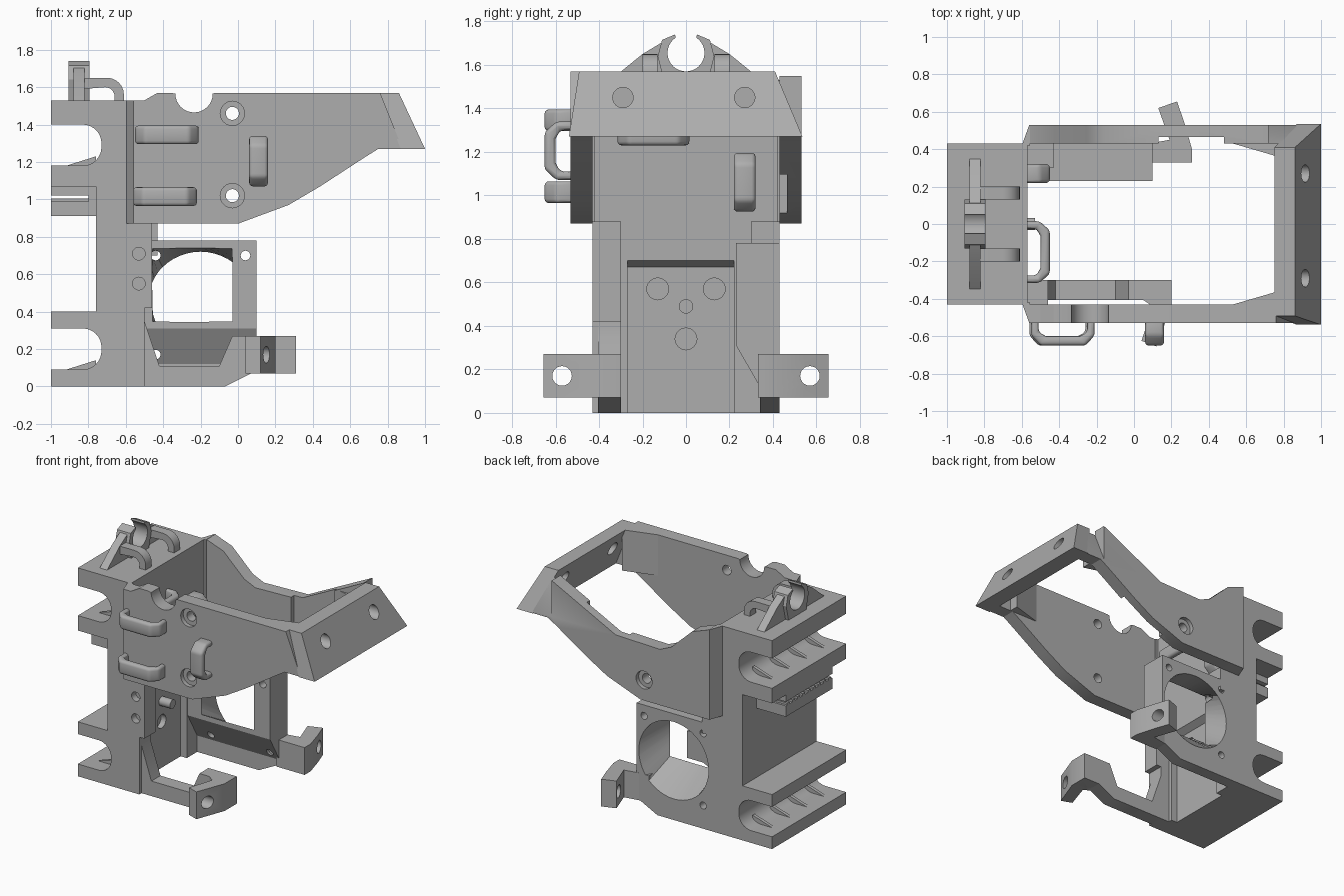
import bpy, bmesh
from math import sin, cos, pi
from mathutils import Matrix, Vector

if "Cube" in bpy.data.objects:
    bpy.data.objects.remove(bpy.data.objects["Cube"])

grey = bpy.data.materials.new("plain grey plastic")
grey.use_nodes = True
COL = (0.42, 0.42, 0.42, 1)
grey.diffuse_color = COL
grey.node_tree.nodes["Principled BSDF"].inputs["Base Color"].default_value = COL


def finish(name, bm):
    bmesh.ops.recalc_face_normals(bm, faces=bm.faces)
    me = bpy.data.meshes.new(name)
    bm.to_mesh(me)
    bm.free()
    me.materials.append(grey)
    ob = bpy.data.objects.new(name, me)
    bpy.context.scene.collection.objects.link(ob)
    return ob


def place(axis, a, b, t):
    return {"x": (t, a, b), "y": (a, t, b), "z": (a, b, t)}[axis]


def loft(name, axis, ring0, t0, ring1, t1):
    bm = bmesh.new()
    r0 = [bm.verts.new(place(axis, a, b, t0)) for a, b in ring0]
    r1 = [bm.verts.new(place(axis, a, b, t1)) for a, b in ring1]
    n = len(r0)
    bm.faces.new(r0)
    bm.faces.new(r1)
    for i in range(n):
        j = (i + 1) % n
        bm.faces.new((r0[i], r0[j], r1[j], r1[i]))
    return finish(name, bm)


def prism(name, axis, pts, t0, t1):
    return loft(name, axis, pts, t0, pts, t1)


def box(name, x0, x1, y0, y1, z0, z1):
    return prism(name, "z", [(x0, y0), (x1, y0), (x1, y1), (x0, y1)], z0, z1)


def arc(cx, cy, r, a0, a1, n=12):
    return [(cx + r * cos(a0 + (a1 - a0) * i / n), cy + r * sin(a0 + (a1 - a0) * i / n))
            for i in range(n + 1)]


def rod(name, axis, a, b, r, t0, t1, n=24):
    return prism(name, axis, arc(a, b, r, 0, 2 * pi, n)[:-1], t0, t1)


def activate(ob):
    bpy.ops.object.select_all(action="DESELECT")
    ob.select_set(True)
    bpy.context.view_layer.objects.active = ob


def cut(ob, *cutters):
    for c in cutters:
        m = ob.modifiers.new("cut", "BOOLEAN")
        m.operation, m.solver, m.object = "DIFFERENCE", "EXACT", c
        activate(ob)
        bpy.ops.object.modifier_apply(modifier=m.name)
        bpy.data.objects.remove(c)


def mirror_y(pts):
    return [(a, -b) for a, b in pts]


# Carriage body with two bearing channels at the rear
body = prism("carriage_body", "y",
             [(-1, 0), (-.57, 0), (-.57, 1.53), (-1, 1.53), (-1, 1.07), (-.76, 1.07),
              (-.76, .4), (-1, .4)], -.43, .43)
for z0 in (.09, 1.18):
    r = .1
    pts = [(-1.1, z0)] + arc(-.73 - r, z0 + r, r, -pi / 2, 0, 8) \
        + arc(-.73 - r, z0 + .22 - r, r, 0, pi / 2, 8) + [(-1.1, z0 + .22)]
    cut(body, prism("channel_cutter", "y", pts, -.6, .6))
    # Small bearing ribs inside the channel
    for y in (-.3, -.1, .1, .3):
        prism("bearing_rib", "y", [(-.95, z0 - .01), (-.76, z0 - .01), (-.76, z0 + .05)],
              y - .012, y + .012)
# Recessed front panel with screw holes and a locating peg
cut(body, prism("recess_cutter", "y", [(-.62, -.1), (-.5, -.1), (-.5, .71), (-.57, .7), (-.62, .67)],
                -.27, .22))
cut(body, *[rod("screw_cutter", "x", y, z, .05, -.66, -.5)
            for y, z in ((-.13, .57), (.13, .57), (0, .34))])
rod("locating_peg", "x", 0, .49, .033, -.64, -.53)

# Belt clamp with teeth
box("belt_clamp_lower", -1, -.75, -.27, .27, .91, .99)
box("belt_clamp_upper", -1, -.75, -.27, .27, 1.02, 1.08)
box("belt_clamp_back", -.8, -.75, -.27, .27, .98, 1.03)
for i in range(9):
    y = -.24 + i * .06
    box("belt_tooth", -1, -.78, y - .014, y + .014, .985, 1.005)

# Front column strip and rear filler
strip = box("column_strip", -.58, -.46, -.43, -.3, .42, .88)
cut(strip, *[rod("strip_hole_cutter", "y", -.53, z, .034, -.5, -.38) for z in (.55, .71)])
box("column_filler", -.58, -.43, .3, .43, .7, .88)

# Side walls of the upper frame
under = [(-.56, .87), (0, .87), (.27, .97), (.44, 1.07), (.67, 1.22), (.75, 1.27), (.88, 1.27)]
front_top = [(.76, 1.57), (-.12, 1.57)] + arc(-.235, 1.565, .1, 0, -pi, 16) \
    + [(-.36, 1.57), (-.43, 1.57), (-.5, 1.53), (-.56, 1.53)]
back_top = [(.76, 1.57), (.2, 1.29), (-.16, 1.28), (-.25, 1.32), (-.42, 1.48), (-.56, 1.53)]
front_wall = prism("front_side_wall", "y", under + front_top, -.53, -.43)
back_wall = prism("back_side_wall", "y", under + back_top, .43, .53)
cut(back_wall, box("wall_recess_cutter", .13, .48, .4, .465, .8, 1.6))
for wall, s, heights in ((front_wall, -1, (1.02, 1.46)), (back_wall, 1, (1.02,))):
    for z in heights:
        cut(wall, rod("bore_cutter", "y", -.03, z, .035, s * .4, s * .6),
            rod("counterbore_cutter", "y", -.03, z, .065, s * .5, s * .6))
    flare = [(-.6, .42), (-.56, .53), (-.555, .53), (-.555, .42)]
    corner = [(.53, .45), (.53, .43), (.77, .36), (.77, .45)]
    if s < 0:
        flare, corner = mirror_y(flare), mirror_y(corner)
    prism("wall_flare", "z", flare, .87, 1.53)
    prism("nose_corner", "z", corner, 1.27, 1.44 if s > 0 else 1.57)

# Sloping nose bar with two holes and chamfered ends
nose = prism("nose_bar", "y", [(.75, 1.57), (.86, 1.57), (1, 1.27), (.87, 1.27)], -.54, .54)
cut(nose, *[rod("nose_hole_cutter", "x", y, 1.45, .047, .6, 1.1) for y in (-.29, .27)])
for ob in (nose, back_wall):
    cut(ob, prism("chamfer_cutter", "x", [(.405, 1.58), (.54, 1.26), (.7, 1.26), (.7, 1.7), (.405, 1.7)],
                  .72, 1.1))
cut(nose, prism("chamfer_cutter", "x", [(-.49, 1.58), (-.54, 1.26), (-.7, 1.26), (-.7, 1.7), (-.49, 1.7)],
                .72, 1.1))

# Fan duct: square mouth inside, round fan opening outside
duct = prism("fan_duct", "x", [(.43, 0), (.43, .78), (.23, .78), (.23, .31), (.34, .12), (.34, 0)], -.57, .1)
cut(duct, prism("duct_corner_cutter", "y", [(-.07, -.001), (.07, .07), (.2, .07), (.2, -.1), (-.07, -.1)],
                .1, .6))
N = 48
square, circle = [], []
for i in range(N):
    c, s = cos(2 * pi * i / N), sin(2 * pi * i / N)
    k = 1 / max(abs(c), abs(s))
    square.append((-.245 + .213 * c * k, .545 + .195 * s * k))
    circle.append((-.2 + .285 * c, .435 + .285 * s))
cut(duct, loft("duct_cutter", "y", square, .225, circle, .435))
cut(duct, *[rod("fan_screw_cutter", "y", x, z, .026, .1, .6, 16)
            for x, z in ((.04, .7), (.04, .17), (-.44, .17), (-.44, .7))])

# Lower arms with angled mounting tabs
prism("front_arm", "y", [(-.58, 0), (-.07, 0), (.07, .07), (.19, .07), (.19, .27), (-.03, .27),
                         (-.1, .11), (-.42, .11), (-.5, .35), (-.5, .43), (-.58, .43)], -.405, -.3)
box("front_arm_root", -.58, -.5, -.43, -.3, 0, .43)
box("back_arm", 0, .26, .34, .43, .07, .27)
front_tab = prism("front_tab", "z", [(.04, -.3), (.2, -.3), (.2, -.44), (.12, -.655), (.04, -.625),
                                     (.1, -.44), (.04, -.4)], .07, .27)
back_tab = prism("back_tab", "z", [(.08, .33), (.31, .33), (.31, .4), (.27, .54), (.23, .655),
                                   (.13, .62), (.19, .45), (.08, .43)], .07, .27)
for tab, s in ((front_tab, -1), (back_tab, 1)):
    cut(tab, rod("tab_hole_cutter", "x", s * .57, .17, .045, -.2, .5))


# Cable hooks: rounded loops standing on a surface
def hook(name, length, origin, along, out, width=.1, depth=.12):
    h = length / 2
    pts = [(-h, -.02), (-h, depth * .55), (-h + .05, depth), (h - .05, depth), (h, depth * .55), (h, -.02),
           (h - .04, -.02), (h - .04, depth * .4), (h - .08, depth - .05),
           (-h + .08, depth - .05), (-h + .04, depth * .4), (-h + .04, -.02)]
    ob = prism(name, "z", pts, -width / 2, width / 2)
    a, o = Vector(along), Vector(out)
    m = Matrix((a, o, a.cross(o))).transposed().to_4x4()
    m.translation = Vector(origin)
    ob.data.transform(m)
    bev = ob.modifiers.new("round", "BEVEL")
    bev.width, bev.segments, bev.limit_method = .018, 3, "ANGLE"
    activate(ob)
    bpy.ops.object.modifier_apply(modifier=bev.name)


hook("upper_wall_hook", .34, (-.38, -.53, 1.345), (1, 0, 0), (0, -1, 0))
hook("lower_wall_hook", .34, (-.39, -.53, 1.015), (1, 0, 0), (0, -1, 0))
hook("upright_wall_hook", .27, (.11, -.53, 1.205), (0, 0, 1), (0, -1, 0))
hook("upright_inner_hook", .27, (-.57, .27, 1.06), (0, 0, 1), (1, 0, 0))
hook("level_inner_hook", .33, (-.57, -.15, 1.28), (0, 1, 0), (1, 0, 0))

# Open ring clip with its bracket and two curved stays on the top
ring = arc(0, 1.655, .085, pi * .5 + .6, pi * 2.5 - .6, 28)
prism("ring_clip", "x", [(-.05, 1.74), *ring, (.05, 1.74), (.11, 1.715), (.13, 1.64), (.1, 1.52),
                         (-.1, 1.52), (-.13, 1.64), (-.11, 1.715)], -.905, -.795)
for s in (-1, 1):
    prism("clip_bracket", "x", [(s * .1, 1.52), (s * .36, 1.52), (s * .2, 1.65), (s * .1, 1.71)],
          -.88, -.82)
    y = s * .165
    prism("clip_stay", "y", [(-.83, 1.65)] + arc(-.7, 1.56, .09, pi / 2, 0, 6) + [(-.61, 1.52), (-.66, 1.52)]
          + arc(-.71, 1.55, .05, 0, pi / 2, 6) + [(-.83, 1.59)], y - .035, y + .035)

# Smooth round surfaces, keep edges sharp
bpy.ops.object.select_all(action="DESELECT")
for ob in bpy.context.scene.objects:
    if ob.type == "MESH":
        ob.select_set(True)
        bpy.context.view_layer.objects.active = ob
bpy.ops.object.shade_smooth_by_angle(angle=.5)
